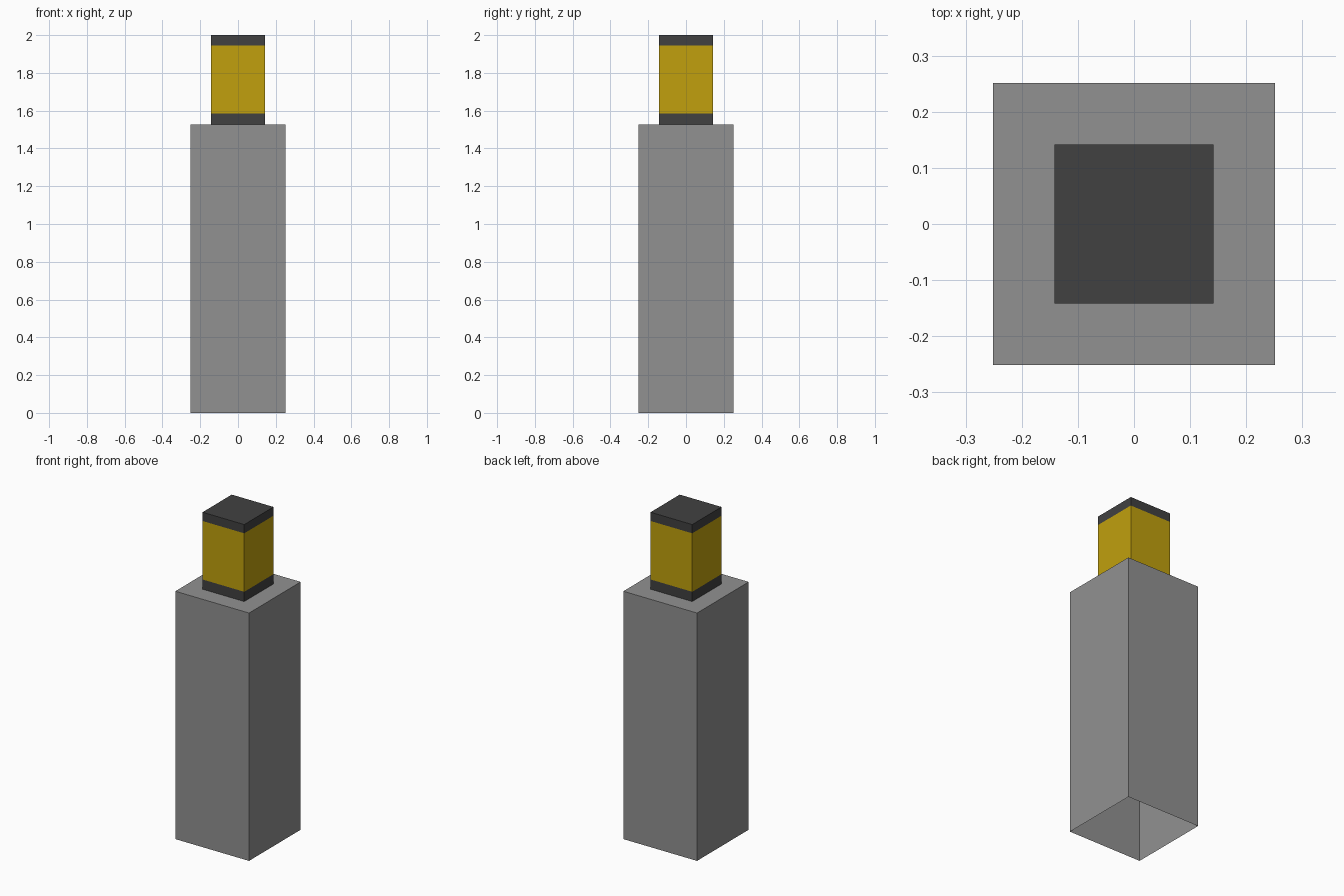
import bpy

if "Cube" in bpy.data.objects:
    bpy.data.objects.remove(bpy.data.objects["Cube"])


def material(name, rgb):
    m = bpy.data.materials.new(name)
    m.diffuse_color = (*rgb, 1.0)
    m.use_nodes = True
    m.node_tree.nodes["Principled BSDF"].inputs["Base Color"].default_value = m.diffuse_color
    return m


grey = material("concrete grey", (0.283, 0.283, 0.283))
dark = material("dark grey", (0.053, 0.053, 0.053))
yellow = material("amber yellow", (0.533, 0.352, 0.004))


def open_box(name, half, levels, mats, cap_mat):
    """Square tube stacked through the z levels, capped on top and open below."""
    corners = [(-half, -half), (half, -half), (half, half), (-half, half)]
    verts = [(x, y, z) for z in levels for x, y in corners]
    faces, slots = [], []
    for band in range(len(levels) - 1):
        for i in range(4):
            a, b = band * 4 + i, band * 4 + (i + 1) % 4
            faces.append((a, b, b + 4, a + 4))
            slots.append(mats[band])
    n = len(verts)
    faces.append((n - 4, n - 3, n - 2, n - 1))
    slots.append(cap_mat)

    mesh = bpy.data.meshes.new(name)
    mesh.from_pydata(verts, [], faces)
    used = list(dict.fromkeys(slots))
    for m in used:
        mesh.materials.append(m)
    for poly, m in zip(mesh.polygons, slots):
        poly.material_index = used.index(m)
    obj = bpy.data.objects.new(name, mesh)
    bpy.context.collection.objects.link(obj)
    return obj


# Tall hollow post, open at the bottom
open_box("post", 0.251, [0.0, 1.526], [grey], grey)

# Lamp head: dark base band, yellow lens, dark cap
open_box("lamp_head", 0.142, [1.526, 1.586, 1.946, 2.0], [dark, yellow, dark], dark)
